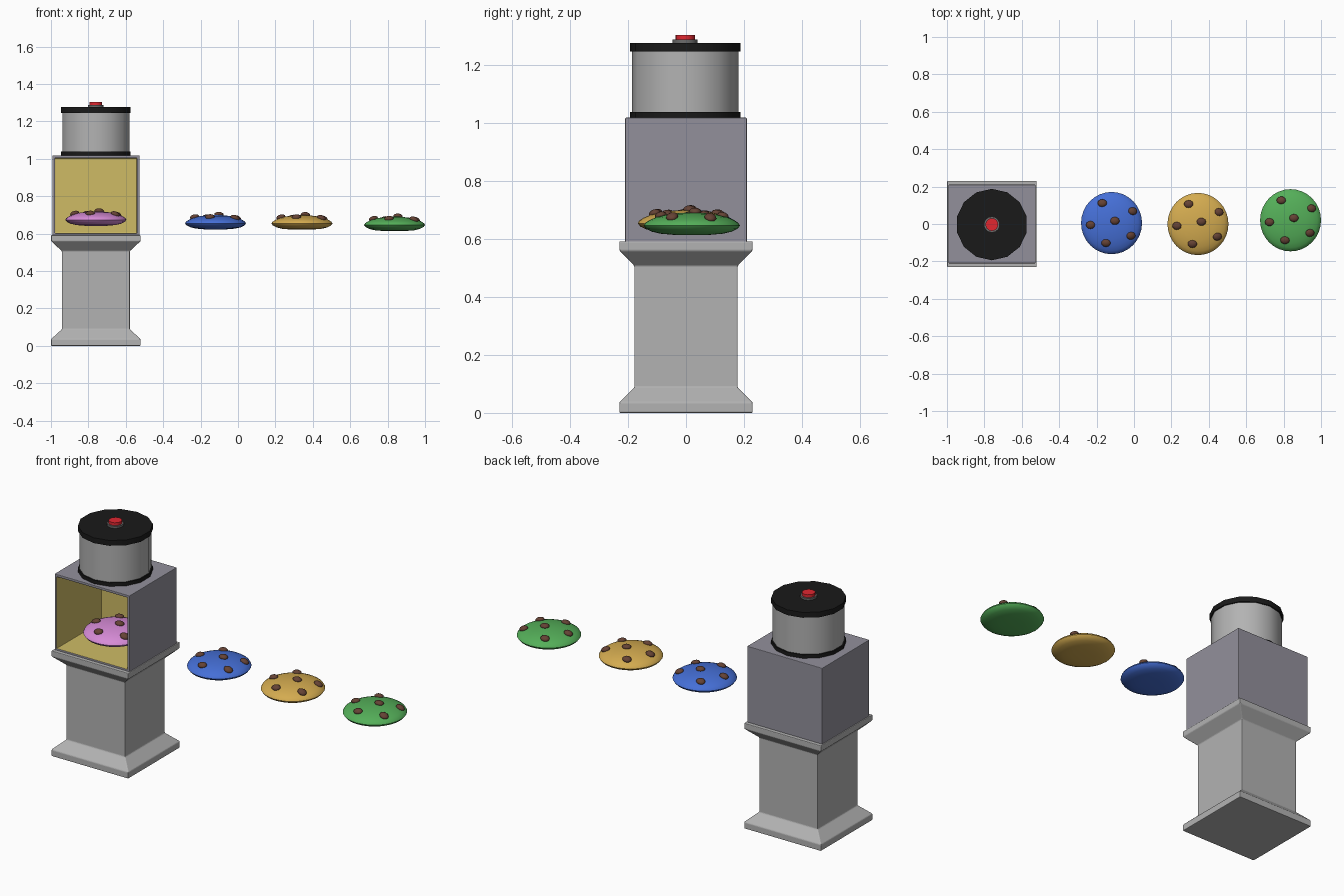
import bpy, bmesh, math
from mathutils import Vector

if "Cube" in bpy.data.objects:
    bpy.data.objects.remove(bpy.data.objects["Cube"])

CX = -0.76  # centre of the machine


def material(name, rgb):
    m = bpy.data.materials.new(name)
    m.diffuse_color = (*rgb, 1)
    m.use_nodes = True
    m.node_tree.nodes["Principled BSDF"].inputs["Base Color"].default_value = m.diffuse_color
    return m


def finish(bm, name, mats=(), smooth=None):
    bmesh.ops.recalc_face_normals(bm, faces=bm.faces)
    me = bpy.data.meshes.new(name)
    bm.to_mesh(me)
    bm.free()
    ob = bpy.data.objects.new(name, me)
    bpy.context.collection.objects.link(ob)
    for m in mats:
        me.materials.append(m)
    if smooth:
        bpy.ops.object.select_all(action='DESELECT')
        ob.select_set(True)
        bpy.context.view_layer.objects.active = ob
        bpy.ops.object.shade_smooth_by_angle(angle=math.radians(smooth))
    return ob


def soften(ob, width):
    b = ob.modifiers.new("edge_bevel", 'BEVEL')
    b.width, b.segments, b.limit_method = width, 2, 'ANGLE'


def loft(bm, rings):
    loops = [[bm.verts.new(p) for p in r] for r in rings]
    for a, b in zip(loops, loops[1:]):
        n = len(a)
        for i in range(n):
            bm.faces.new((a[i], a[(i + 1) % n], b[(i + 1) % n], b[i]))
    bm.faces.new(loops[0][::-1])
    bm.faces.new(loops[-1])


def disc(name, r, z0, z1, mats=()):
    bm = bmesh.new()
    bmesh.ops.create_cone(bm, cap_ends=True, segments=14, radius1=r, radius2=r, depth=z1 - z0)
    ob = finish(bm, name, mats, smooth=30)
    ob.location = (CX, -0.003, (z0 + z1) / 2)
    return ob


black = material("black", (0.01, 0.01, 0.01))
red = material("red", (0.75, 0.02, 0.03))
casing = material("casing", (0.29, 0.28, 0.33))
lining = material("lining", (0.62, 0.50, 0.13))
brown = material("chip_brown", (0.13, 0.055, 0.035))
steel = material("steel", (0.45, 0.45, 0.45))
dark = material("dark_grey", (0.15, 0.15, 0.15))

# Pedestal: square sections stacked upward
bm = bmesh.new()
sections = [(0, .239, .23), (.036, .239, .23), (.088, .182, .178),
            (.507, .182, .178), (.56, .239, .23), (.592, .239, .23)]
loft(bm, [[(CX + sx * hx, sy * hy, z) for sx, sy in ((-1, -1), (1, -1), (1, 1), (-1, 1))]
          for z, hx, hy in sections])
soften(finish(bm, "pedestal", [steel]), 0.004)

# Cabinet: box with hollowed, lined front
bm = bmesh.new()
bmesh.ops.create_cube(bm, size=1)
bmesh.ops.scale(bm, vec=(.466, .42, .43), verts=bm.verts)
bmesh.ops.translate(bm, vec=(CX, 0, .803), verts=bm.verts)
front = min(bm.faces, key=lambda f: f.calc_center_median().y)
bmesh.ops.inset_region(bm, faces=[front], thickness=.02)
before = set(bm.faces) - {front}
front = bmesh.ops.extrude_discrete_faces(bm, faces=[front])["faces"][0]
bmesh.ops.translate(bm, vec=(0, .395, 0), verts=front.verts)
for f in bm.faces:
    if f not in before:
        f.material_index = 1
soften(finish(bm, "cabinet", [casing, lining]), 0.003)

# Motor drum and button
disc("drum_lower_ring", .191, 1.016, 1.038, [black])
disc("drum_body", .184, 1.03, 1.25, [steel])
disc("drum_lid", .191, 1.246, 1.276, [black])
disc("button_base", .043, 1.27, 1.287, [dark])
disc("button", .034, 1.28, 1.303, [red])

# Cookies: turned profile (radius, height) with chips set on the dome
PROFILE = [(.06, .0), (.105, .004), (.135, .011), (.155, .021), (.163, .032), (.158, .041),
           (.143, .051), (.12, .061), (.085, .070), (.045, .075), (.015, .077)]
CHIPS = [(-.05, .107), (.113, .064), (-.113, -.01), (.018, .012), (.104, -.068), (-.03, -.107)]
DOME = PROFILE[4:][::-1]


def dome_at(r):
    for (r0, z0), (r1, z1) in zip(DOME, DOME[1:]):
        if r <= r1:
            return z0 + (z1 - z0) * (r - r0) / (r1 - r0), (z0 - z1) / (r1 - r0)


def cookie(name, rgb, loc):
    bm = bmesh.new()
    n = 32
    loft(bm, [[(r * math.cos(2 * math.pi * i / n), 1.02 * r * math.sin(2 * math.pi * i / n), z)
               for i in range(n)] for r, z in PROFILE])
    finish(bm, name, [material(name + "_colour", rgb)], smooth=60).location = loc
    bm = bmesh.new()
    for x, y in CHIPS:
        r = math.hypot(x, y)
        z, slope = dome_at(r)
        normal = Vector((x / r * slope, y / r * slope, 1))
        vs = bmesh.ops.create_uvsphere(bm, u_segments=12, v_segments=8, radius=1)["verts"]
        bmesh.ops.scale(bm, vec=(.025, .021, .014), verts=vs)
        bmesh.ops.rotate(bm, matrix=Vector((0, 0, 1)).rotation_difference(normal).to_matrix(), verts=vs)
        bmesh.ops.translate(bm, vec=(x, y, z + .003), verts=vs)
    finish(bm, name + "_chips", [brown], smooth=60).location = loc


cookie("pink_cookie", (.68, .26, .68), (CX, -.002, .642))
cookie("blue_cookie", (.06, .16, .68), (-.12, .005, .623))
cookie("golden_cookie", (.66, .41, .08), (.342, 0, .622))
cookie("green_cookie", (.09, .43, .10), (.837, .02, .614))
